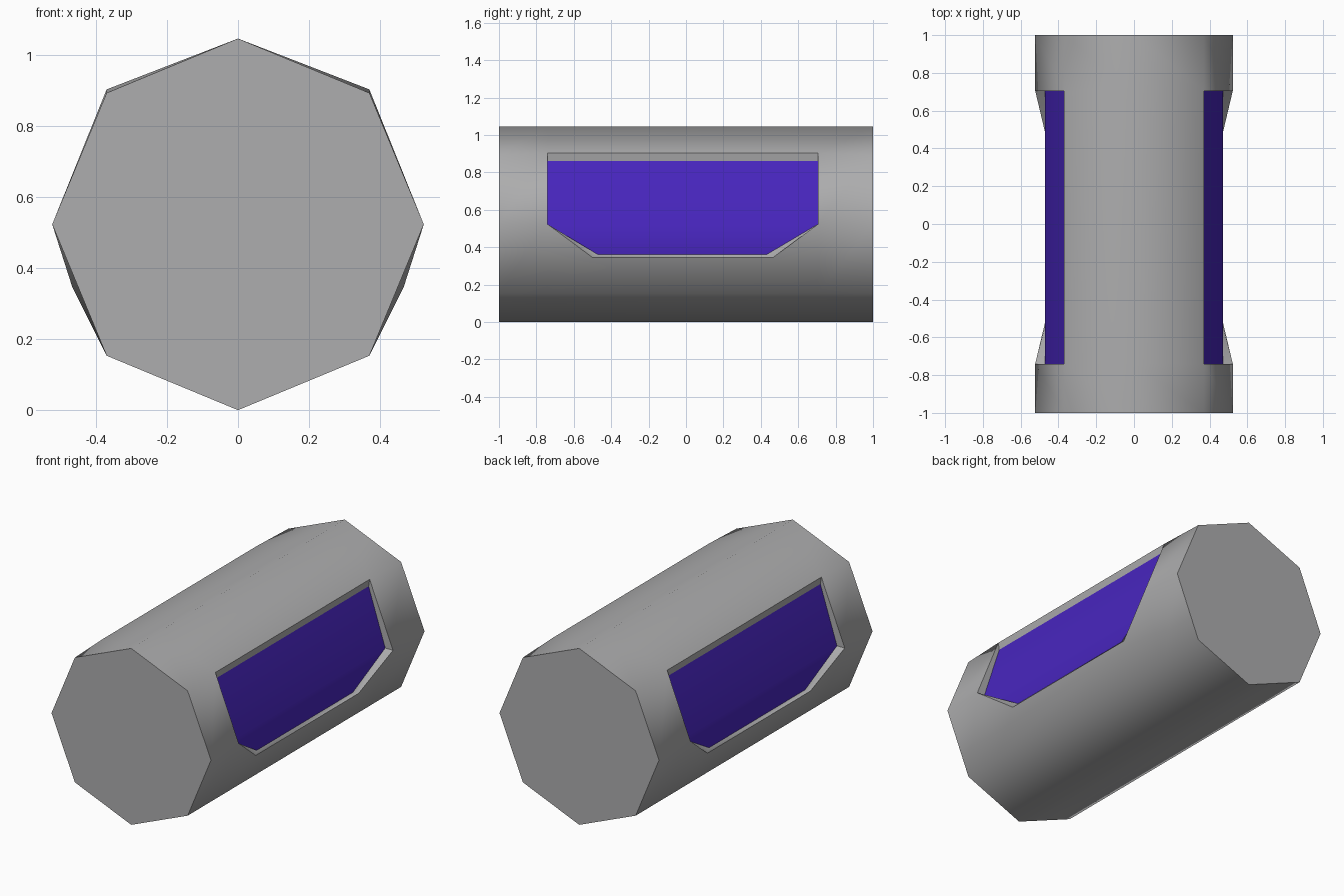
import bpy, bmesh, math

if "Cube" in bpy.data.objects:
    bpy.data.objects.remove(bpy.data.objects["Cube"])

def material(name, col):
    m = bpy.data.materials.new(name)
    m.diffuse_color = (*col, 1)
    m.use_nodes = True
    m.node_tree.nodes["Principled BSDF"].inputs["Base Color"].default_value = m.diffuse_color
    return m

gray = material("body gray", (0.42, 0.42, 0.425))
purple = material("window purple", (0.065, 0.019, 0.52))

R, ZC = 0.523, 0.523
Y0, Y1 = -0.74, 0.705          # window ends
bm = bmesh.new()

def ring(y, lip=0.0):
    # octagon with a corner at the top; lip raises the two upper side corners
    vs = []
    for i in range(8):
        a = i * math.pi / 4
        z = ZC + R * math.sin(a) + (lip if i in (1, 3) else 0)
        vs.append(bm.verts.new((R * math.cos(a), y, z)))
    return vs

rings = [ring(-1), ring(Y0, 0.01), ring(Y1, 0.01), ring(1)]

# outer shell: in the middle bay the side strips are left open for windows
for k in range(3):
    a, b = rings[k], rings[k + 1]
    for i in range(8):
        if k == 1 and i in (0, 3, 4, 7):
            continue
        j = (i + 1) % 8
        bm.faces.new((a[i], a[j], b[j], b[i]))
caps = [bm.faces.new(rings[0]), bm.faces.new(rings[3])]

# recessed window on each side
panels = []
for s, up, mid, low in ((1, 1, 0, 7), (-1, 3, 4, 5)):
    v = lambda x, y, z: bm.verts.new((s * x, y, z))
    A, B, C = ([rings[1][n], rings[2][n]] for n in (up, mid, low))
    D = [v(0.466, -0.5, 0.345), v(0.466, 0.465, 0.345)]
    # sill under the window
    bm.faces.new((C[0], C[1], D[1], D[0]))
    bm.faces.new((C[0], D[0], B[0]))
    bm.faces.new((C[1], B[1], D[1]))
    # reveal walls and sunken panel
    a = [v(0.363, Y0, 0.86), v(0.363, Y1, 0.86)]
    b = [v(0.472, Y0, 0.523), v(0.472, Y1, 0.523)]
    d = [v(0.452, -0.47, 0.36), v(0.452, 0.43, 0.36)]
    outer = [A[0], B[0], D[0], D[1], B[1], A[1]]
    inner = [a[0], b[0], d[0], d[1], b[1], a[1]]
    for i in range(6):
        j = (i + 1) % 6
        bm.faces.new((outer[i], outer[j], inner[j], inner[i]))
    panels.append(bm.faces.new((a[0], b[0], b[1], a[1])))
    panels.append(bm.faces.new((b[0], d[0], d[1], b[1])))

bmesh.ops.recalc_face_normals(bm, faces=bm.faces)
for f in panels:
    f.material_index = 1
# smooth shading, sharp at caps, window rims and panel borders
for f in bm.faces:
    f.smooth = f not in caps
for e in bm.edges:
    two_tone = len({f.material_index for f in e.link_faces}) > 1
    e.smooth = not two_tone and e.calc_face_angle(0) < math.radians(55)

me = bpy.data.meshes.new("windowed_barrel")
bm.to_mesh(me)
bm.free()
ob = bpy.data.objects.new("windowed_barrel", me)
bpy.context.collection.objects.link(ob)
me.materials.append(gray)
me.materials.append(purple)
